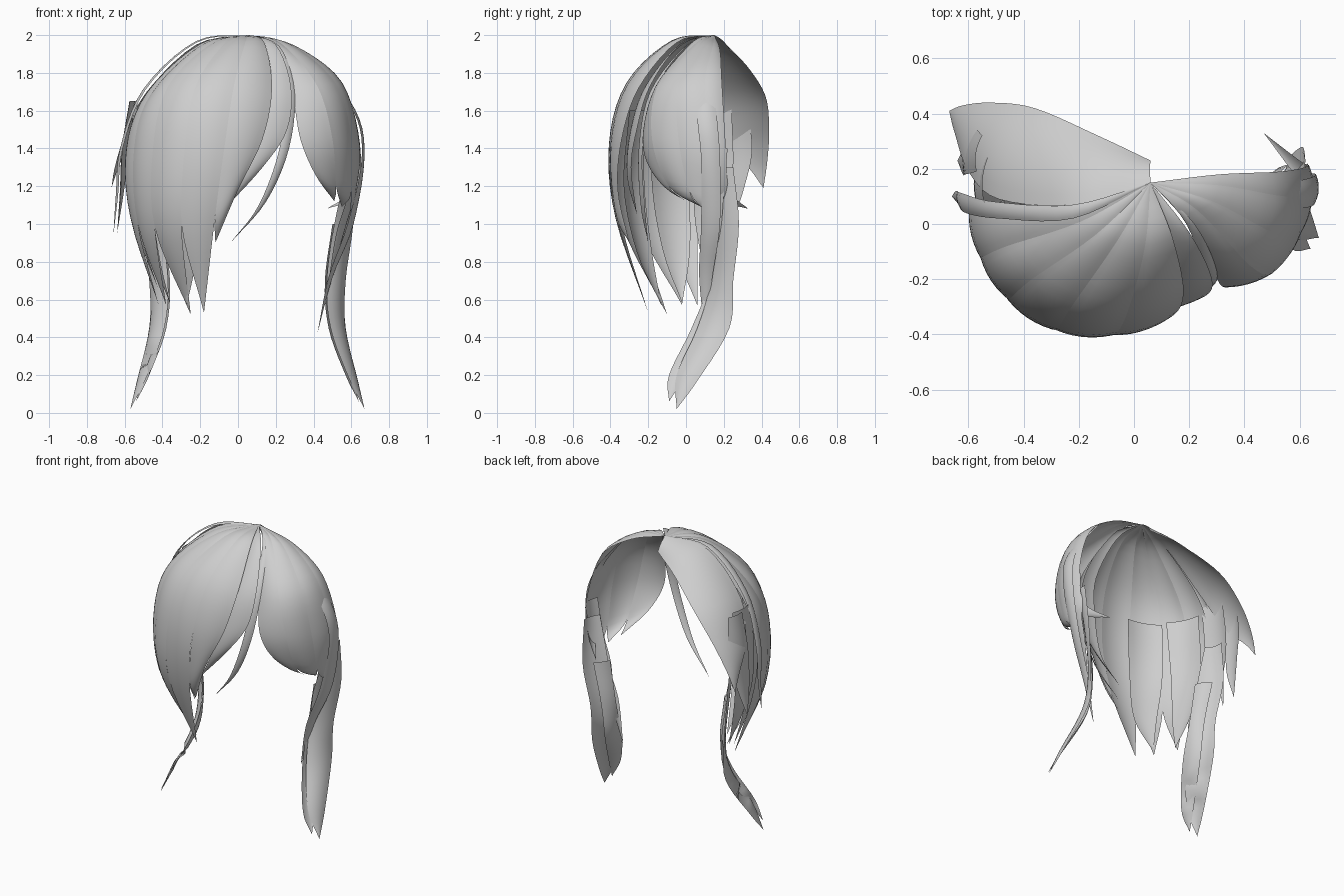
import bpy
import math
from mathutils import Vector

mat = bpy.data.materials.new("hair_grey")
mat.diffuse_color = (0.62, 0.62, 0.62, 1)
ROOT = (0.06, 0.15, 2.0)
HEAD = Vector((0.0, 0.12, 1.2))


def spline(points, sub=5):
    """Smooth curve through the points."""
    p = [Vector(q) for q in points]
    p = [p[0] * 2 - p[1]] + p + [p[-1] * 2 - p[-2]]
    out = []
    for i in range(1, len(p) - 2):
        a, b, c, d = p[i - 1:i + 3]
        for s in range(sub):
            t = s / sub
            out.append(0.5 * (2 * b + (c - a) * t + (2 * a - 5 * b + 4 * c - d) * t * t
                              + (3 * b - a - 3 * c + d) * t ** 3))
    return out + [p[-2]]


def lock(name, edge_a, edge_b, tip, bulge=0.1, across=6):
    """Hair lock: arched sheet between two edge curves that meet in a tip."""
    a, b = spline(edge_a + [tip]), spline(edge_b + [tip])
    n = len(a)
    verts, faces = [], []
    for i in range(n):
        width = b[i] - a[i]
        along = (a[min(i + 1, n - 1)] + b[min(i + 1, n - 1)]
                 - a[max(i - 1, 0)] - b[max(i - 1, 0)])
        out = width.cross(along)
        if out.length > 1e-7:
            out.normalize()
        if out.dot((a[i] + b[i]) / 2 - HEAD) < 0:
            out = -out
        for j in range(across + 1):
            u = j / across
            verts.append(a[i] + width * u + out * (width.length * bulge * 4 * u * (1 - u)))
    w = across + 1
    for i in range(n - 1):
        for j in range(across):
            k = i * w + j
            faces.append((k, k + 1, k + w + 1, k + w))
    # turn the sheet so that it faces away from the head
    f = faces[len(faces) // 2]
    nrm = (verts[f[1]] - verts[f[0]]).cross(verts[f[3]] - verts[f[0]])
    if nrm.dot(verts[f[0]] - HEAD) < 0:
        faces = [q[::-1] for q in faces]
    me = bpy.data.meshes.new(name)
    me.from_pydata(verts, [], faces)
    me.validate()
    me.materials.append(mat)
    for poly in me.polygons:
        poly.use_smooth = True
    ob = bpy.data.objects.new(name, me)
    bpy.context.collection.objects.link(ob)
    return ob


def fan(name, edges, tips, bulge):
    """Neighbouring locks that share their edges and the parting point."""
    for i, tip in enumerate(tips):
        lock(f"{name}_{i + 1}", [ROOT] + edges[i], [ROOT] + edges[i + 1], tip, bulge)


# Large swept fringe on the left
fan("fringe_lock", [
    [(.14, -.05, 1.96), (.18, -.25, 1.72), (.13, -.34, 1.45), (.00, -.36, 1.18)],
    [(.04, -.08, 1.965), (-.02, -.31, 1.74), (-.07, -.40, 1.42), (-.12, -.37, 1.05)],
    [(-.06, -.06, 1.965), (-.22, -.29, 1.74), (-.28, -.38, 1.42), (-.30, -.34, 1.0)],
    [(-.14, -.04, 1.955), (-.37, -.20, 1.73), (-.45, -.27, 1.4), (-.44, -.24, .98)],
    [(-.19, .01, 1.95), (-.46, -.08, 1.69), (-.55, -.12, 1.4), (-.53, -.11, 1.0)],
    [(-.20, .08, 1.95), (-.48, .07, 1.69), (-.59, .06, 1.4), (-.57, .06, 1.05)],
], [(-.12, -.30, .9), (-.18, -.20, .53), (-.25, -.10, .52), (-.38, -.02, .57),
    (-.42, .06, .57)], 0.08)

# Filler locks under the fringe
lock("under_fringe_front", [(-.2, -.30, 1.6), (-.24, -.33, 1.2), (-.22, -.26, .85)],
     [(-.42, -.22, 1.6), (-.42, -.22, 1.2), (-.34, -.18, .85)], (-.27, -.13, .57))
lock("under_fringe_side", [(-.42, -.18, 1.6), (-.46, -.18, 1.2), (-.42, -.12, .85)],
     [(-.52, .02, 1.6), (-.54, .02, 1.2), (-.46, .02, .85)], (-.36, -.02, .58))

# Short and thin locks beside the parting
lock("parting_lock",
     [ROOT, (.20, -.03, 1.95), (.28, -.19, 1.73), (.26, -.26, 1.5), (.13, -.29, 1.3)],
     [ROOT, (.12, -.02, 1.95), (.14, -.21, 1.73), (.08, -.29, 1.5), (.01, -.31, 1.25)],
     (-.1, -.26, 1.05), 0.08)
lock("parting_strand",
     [ROOT, (.22, .0, 1.94), (.30, -.17, 1.7), (.27, -.23, 1.4), (.15, -.22, 1.12)],
     [ROOT, (.19, .0, 1.94), (.25, -.19, 1.7), (.22, -.25, 1.4), (.11, -.24, 1.10)],
     (-.04, -.2, .9), 0.12)

# Rounded locks on the right
fan("right_lock", [
    [(.17, .03, 1.96), (.28, -.16, 1.71), (.33, -.23, 1.45), (.41, -.17, 1.26)],
    [(.23, .05, 1.955), (.42, -.15, 1.73), (.50, -.18, 1.45), (.52, -.09, 1.2)],
    [(.29, .08, 1.945), (.52, -.04, 1.74), (.60, -.04, 1.45), (.60, .02, 1.17)],
    [(.31, .14, 1.935), (.55, .10, 1.75), (.645, .12, 1.42), (.62, .13, 1.15)],
    [(.31, .18, 1.92), (.53, .19, 1.75), (.63, .21, 1.42), (.60, .23, 1.18)],
], [(.51, .0, 1.12), (.55, .08, 1.09), (.59, .13, 1.05), (.47, .33, 1.08)], 0.07)

# Long strands hanging on the right
lock("right_strand_front",
     [(.40, .10, 1.88), (.61, .06, 1.6), (.655, .08, 1.35), (.58, .08, 1.0), (.48, .07, .72)],
     [(.40, .13, 1.88), (.61, .16, 1.6), (.66, .18, 1.35), (.61, .18, 1.0), (.50, .14, .72)],
     (.42, .10, .42), 0.12)
lock("right_strand_back",
     [(.62, .10, 1.4), (.58, .09, 1.15), (.52, .09, .95)],
     [(.63, .22, 1.4), (.61, .20, 1.15), (.56, .18, .95)], (.48, .12, .7), 0.12)

# Long side tails, the left one a narrower mirror of the right one
for side, sx, dx in (("right", 1, 0), ("left", -1, .1)):
    def place(pts):
        return [(sx * (x - dx), y, z) for x, y, z in pts]
    lock(side + "_tail",
         place([(.62, .25, 1.3), (.61, .28, 1.0), (.57, .25, .7), (.57, .23, .45), (.635, .06, .17)]),
         place([(.58, .13, 1.3), (.51, .14, 1.0), (.47, .13, .7), (.49, .06, .45), (.58, -.05, .2)]),
         place([(.67, -.05, .02)])[0], 0.12)
    lock(side + "_tail_strand",
         place([(.57, .22, 1.0), (.52, .20, .7), (.52, .16, .45), (.60, .0, .2)]),
         place([(.50, .13, 1.0), (.46, .12, .7), (.48, .03, .45), (.57, -.09, .2)]),
         place([(.64, -.09, .06)])[0], -0.1)

# Back sweep on the left
lock("back_sweep",
     [(.06, .23, 1.92), (-.13, .32, 1.84), (-.36, .42, 1.68), (-.52, .44, 1.5), (-.62, .43, 1.33)],
     [ROOT, (-.22, .07, 1.95), (-.49, .09, 1.69), (-.60, .19, 1.45), (-.65, .33, 1.3)],
     (-.67, .41, 1.19), 0.1, 8)

# Layered strips behind the left side
lock("left_top_strand",
     [ROOT, (-.22, .02, 1.96), (-.49, .02, 1.71), (-.61, .04, 1.4), (-.635, .07, 1.15)],
     [ROOT, (-.22, .07, 1.965), (-.50, .08, 1.71), (-.62, .11, 1.4), (-.645, .12, 1.15)],
     (-.66, .10, .94), 0.12)
lock("left_back_strip", [(-.55, .32, 1.65), (-.58, .35, 1.4), (-.60, .31, 1.2)],
     [(-.57, .19, 1.65), (-.61, .18, 1.4), (-.62, .18, 1.15)], (-.64, .23, .95))
lock("left_inner_strip", [(-.53, .24, 1.65), (-.56, .25, 1.3), (-.53, .22, 1.0)],
     [(-.53, .04, 1.65), (-.56, .04, 1.3), (-.53, .05, 1.0)], (-.42, .12, .65))
